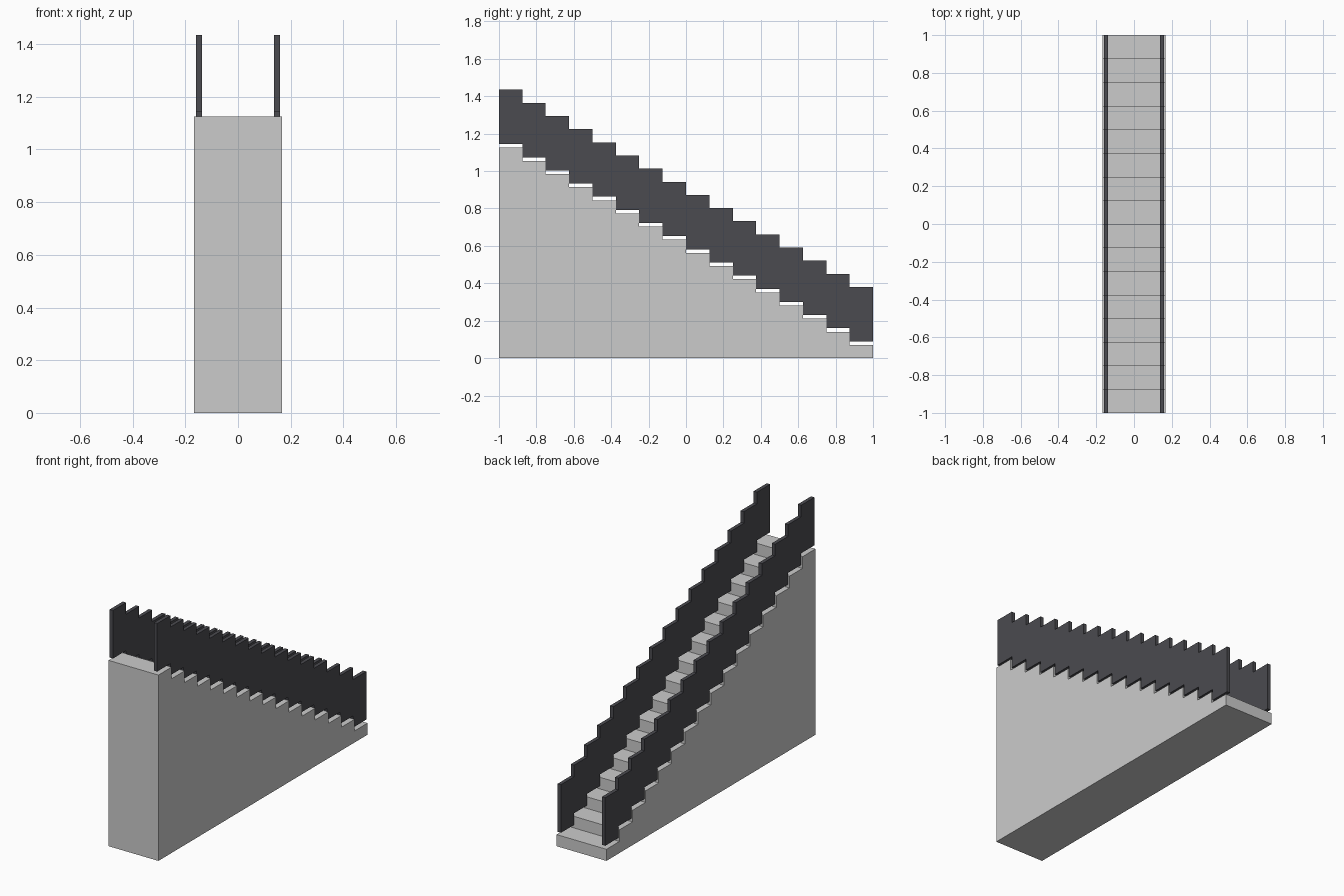
import bpy

if "Cube" in bpy.data.objects:
    bpy.data.objects.remove(bpy.data.objects["Cube"])

STEPS = 16
DEPTH = 2.0 / STEPS
RISE = 1.125 / STEPS

dark = bpy.data.materials.new("dark_panel")
dark.diffuse_color = (0.07, 0.07, 0.08, 1)
dark.use_nodes = True
dark.node_tree.nodes["Principled BSDF"].inputs["Base Color"].default_value = dark.diffuse_color


def box(name, x, y, z, material=None):
    """Box from (min, max) ranges on each axis."""
    ranges = (x, y, z)
    bpy.ops.mesh.primitive_cube_add(size=1, location=[(a + b) / 2 for a, b in ranges])
    ob = bpy.context.object
    ob.name = name
    ob.scale = [b - a for a, b in ranges]
    bpy.ops.object.transform_apply(location=True, rotation=False, scale=True)
    if material:
        ob.data.materials.append(material)
    return ob


for i in range(STEPS):
    y = (1 - (i + 1) * DEPTH, 1 - i * DEPTH)
    top = RISE * (i + 1)
    # Solid step reaching down to the floor
    box(f"step_{i + 1}", (-0.167, 0.167), y, (0, top))
    # Railing panels floating just above the step, mirrored across x = 0
    panel = box(f"railing_panels_{i + 1}", (0.137, 0.159), y, (top + 0.019, top + 0.31), dark)
    panel.modifiers.new("mirror", 'MIRROR')
